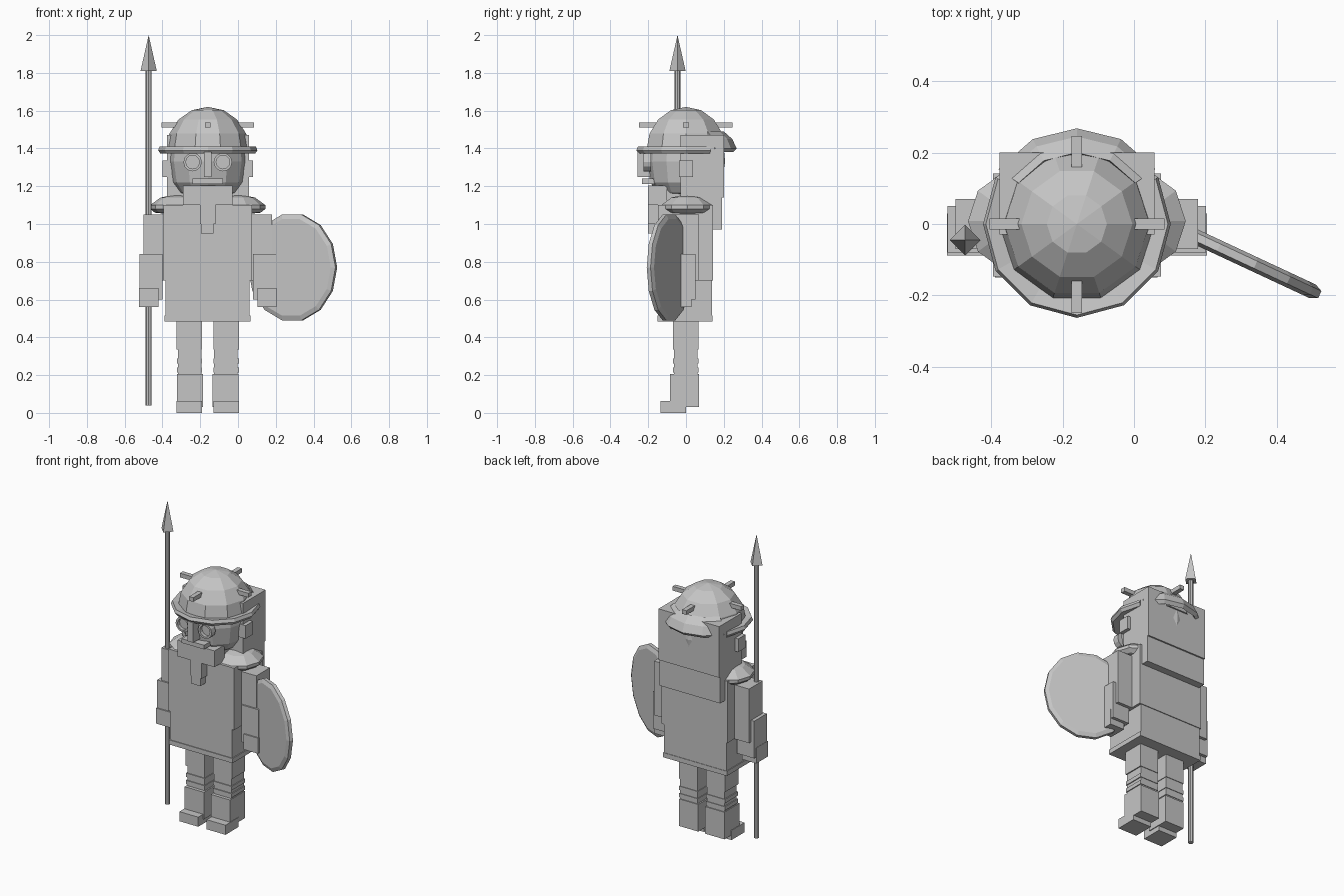
import bpy, bmesh, math
from mathutils import Matrix, Vector

if "Cube" in bpy.data.objects:
    bpy.data.objects.remove(bpy.data.objects["Cube"])

CX = -0.16  # centre line of the figure
grey = bpy.data.materials.new("plain_grey")
grey.diffuse_color = (0.56, 0.56, 0.56, 1)
grey.use_nodes = True
grey.node_tree.nodes["Principled BSDF"].inputs["Base Color"].default_value = grey.diffuse_color


def finish(name, bm):
    bmesh.ops.recalc_face_normals(bm, faces=bm.faces)
    me = bpy.data.meshes.new(name)
    bm.to_mesh(me)
    bm.free()
    me.materials.append(grey)
    ob = bpy.data.objects.new(name, me)
    bpy.context.collection.objects.link(ob)
    return ob


def box(name, x0, x1, y0, y1, z0, z1):
    bm = bmesh.new()
    m = Matrix.Translation(((x0 + x1) / 2, (y0 + y1) / 2, (z0 + z1) / 2))
    bmesh.ops.create_cube(bm, size=1, matrix=m @ Matrix.Diagonal((x1 - x0, y1 - y0, z1 - z0, 1)))
    return finish(name, bm)


def pair(name, a, b, y0, y1, z0, z1):
    """Mirrored boxes, a..b measured outward from the centre line."""
    box(name + "_left", CX + a, CX + b, y0, y1, z0, z1)
    box(name + "_right", CX - b, CX - a, y0, y1, z0, z1)


def cone(name, loc, r1, r2, h, n):
    bm = bmesh.new()
    bmesh.ops.create_cone(bm, cap_ends=True, segments=n, radius1=r1, radius2=r2, depth=h,
                          matrix=Matrix.Translation(Vector(loc) + Vector((0, 0, h / 2))))
    return finish(name, bm)


def sweep(name, centre, profile, n, start=0, end=360):
    """Turn a closed (radius, z) profile around a vertical axis."""
    bm = bmesh.new()
    full = end - start == 360
    rings = []
    for i in range(n if full else n + 1):
        t = math.radians(start + (end - start) * i / n)
        rings.append([bm.verts.new((centre[0] + r * math.cos(t), centre[1] + r * math.sin(t), z))
                      for r, z in profile])
    k = len(profile)
    for i in range(n):
        a, b = rings[i], rings[(i + 1) % len(rings)]
        for j in range(k):
            bm.faces.new((a[j], a[(j + 1) % k], b[(j + 1) % k], b[j]))
    if not full:
        bm.faces.new(rings[0])
        bm.faces.new(rings[-1])
    return finish(name, bm)


# Legs, leg bands and boots
pair("upper_leg", 0.03, 0.165, -0.07, 0.066, 0.335, 0.50)
pair("lower_leg", 0.034, 0.158, -0.064, 0.062, 0.19, 0.34)
for z in (0.215, 0.262):
    pair("leg_band", 0.03, 0.164, -0.07, 0.066, z, z + 0.025)
pair("boot", 0.025, 0.162, -0.085, 0.068, 0.03, 0.205)
pair("foot", 0.03, 0.165, -0.135, 0.0, 0.0, 0.062)

# Torso, skirt hem and chest
box("torso", -0.385, 0.06, -0.145, 0.137, 0.49, 0.72)
box("skirt_hem", -0.39, 0.066, -0.15, 0.14, 0.485, 0.515)
box("chest", -0.395, 0.075, -0.147, 0.142, 0.70, 1.10)

# Arms and hands
pair("upper_arm", 0.235, 0.34, -0.07, 0.07, 0.70, 1.05)
pair("forearm", 0.24, 0.362, -0.08, 0.05, 0.60, 0.84)
pair("hand", 0.262, 0.364, -0.088, 0.03, 0.56, 0.66)

# Shoulder pads
for side in (-1, 1):
    sweep("shoulder_pad", (CX + side * 0.16, 0.008),
          [(0.02, 1.05), (0.12, 1.06), (0.145, 1.08), (0.145, 1.10), (0.09, 1.14), (0.02, 1.155)], 10)

# Head: faceted face under a domed helmet
sweep("face", (CX, 0), [(0.01, 1.40), (0.20, 1.40), (0.207, 1.33), (0.19, 1.22), (0.15, 1.165), (0.01, 1.13)], 12)
bm = bmesh.new()
bmesh.ops.create_uvsphere(bm, u_segments=10, v_segments=8, radius=1,
                          matrix=Matrix.Translation((CX, 0, 1.39)) @ Matrix.Rotation(math.radians(18), 4, "Z")
                          @ Matrix.Diagonal((0.22, 0.22, 0.23, 1)))
bmesh.ops.delete(bm, geom=[v for v in bm.verts if v.co.z < 1.38], context="VERTS")
bmesh.ops.holes_fill(bm, edges=bm.edges)
finish("helmet_dome", bm)

# Hair block behind the head, neck hair and ears
box("hair_block", CX - 0.217, CX + 0.217, -0.03, 0.2, 1.14, 1.47)
box("neck_hair", CX - 0.217, CX + 0.217, 0.06, 0.19, 0.97, 1.14)
pair("ear", 0.19, 0.24, -0.037, 0.037, 1.25, 1.335)

# Helmet brim, flared neck guard and pegs
sweep("helmet_brim", (CX, 0), [(0.2, 1.375), (0.25, 1.372), (0.263, 1.39), (0.255, 1.41), (0.2, 1.40)],
      8, 150, 390)
sweep("neck_guard", (CX, 0), [(0.195, 1.46), (0.25, 1.38), (0.268, 1.40), (0.245, 1.45), (0.2, 1.49)],
      4, 35, 145)
pair("side_peg", 0.16, 0.245, -0.015, 0.015, 1.51, 1.537)
box("front_peg", CX - 0.015, CX + 0.015, -0.25, -0.16, 1.51, 1.537)
box("back_peg", CX - 0.015, CX + 0.015, 0.16, 0.247, 1.51, 1.537)

# Open eye rings with flat eyes inside
for side in (-1, 1):
    x = CX + side * 0.08
    eye = sweep("eye_ring", (0, 0), [(0.036, 0), (0.049, 0), (0.049, 0.04), (0.036, 0.04)], 12)
    pupil = cone("eyeball", (0, 0, 0), 0.037, 0.037, 0.018, 12)
    for ob in (eye, pupil):
        ob.data.transform(Matrix.Translation((x, -0.185, 1.328)) @ Matrix.Rotation(math.pi / 2, 4, "X"))

# Nose, moustache and stepped beard
box("nose", CX - 0.02, CX + 0.02, -0.258, -0.18, 1.25, 1.38)
box("moustache", CX - 0.08, CX + 0.08, -0.232, -0.15, 1.213, 1.24)
box("beard_top", CX - 0.132, CX + 0.132, -0.2, -0.1, 1.10, 1.205)
box("neck", CX - 0.12, CX + 0.12, -0.11, 0.08, 1.08, 1.22)
box("beard_middle", CX - 0.04, CX + 0.04, -0.2, -0.14, 1.0, 1.11)
box("beard_tip", CX - 0.035, CX + 0.03, -0.2, -0.14, 0.95, 1.01)

# Spear
cone("spear_shaft", (-0.473, -0.045, 0.04), 0.016, 0.016, 1.78, 8)
cone("spear_head", (-0.473, -0.045, 1.81), 0.043, 0.0, 0.19, 4)

# Tilted shield with a bevelled edge
bm = bmesh.new()
bmesh.ops.create_cone(bm, cap_ends=True, segments=14, radius1=0.287, radius2=0.287, depth=0.022,
                      matrix=Matrix.Rotation(math.pi / 14, 4, "Z"))
for f in [f for f in bm.faces if abs(f.normal.z) > 0.9]:
    bmesh.ops.inset_individual(bm, faces=[f], thickness=0.025, depth=0.01)
bmesh.ops.transform(bm, verts=bm.verts,
                    matrix=Matrix.Translation((0.289, -0.09, 0.77)) @ Matrix.Rotation(math.radians(-25), 4, "Z")
                    @ Matrix.Diagonal((0.89, 1, 1, 1)) @ Matrix.Rotation(math.pi / 2, 4, "X"))
finish("shield", bm)
